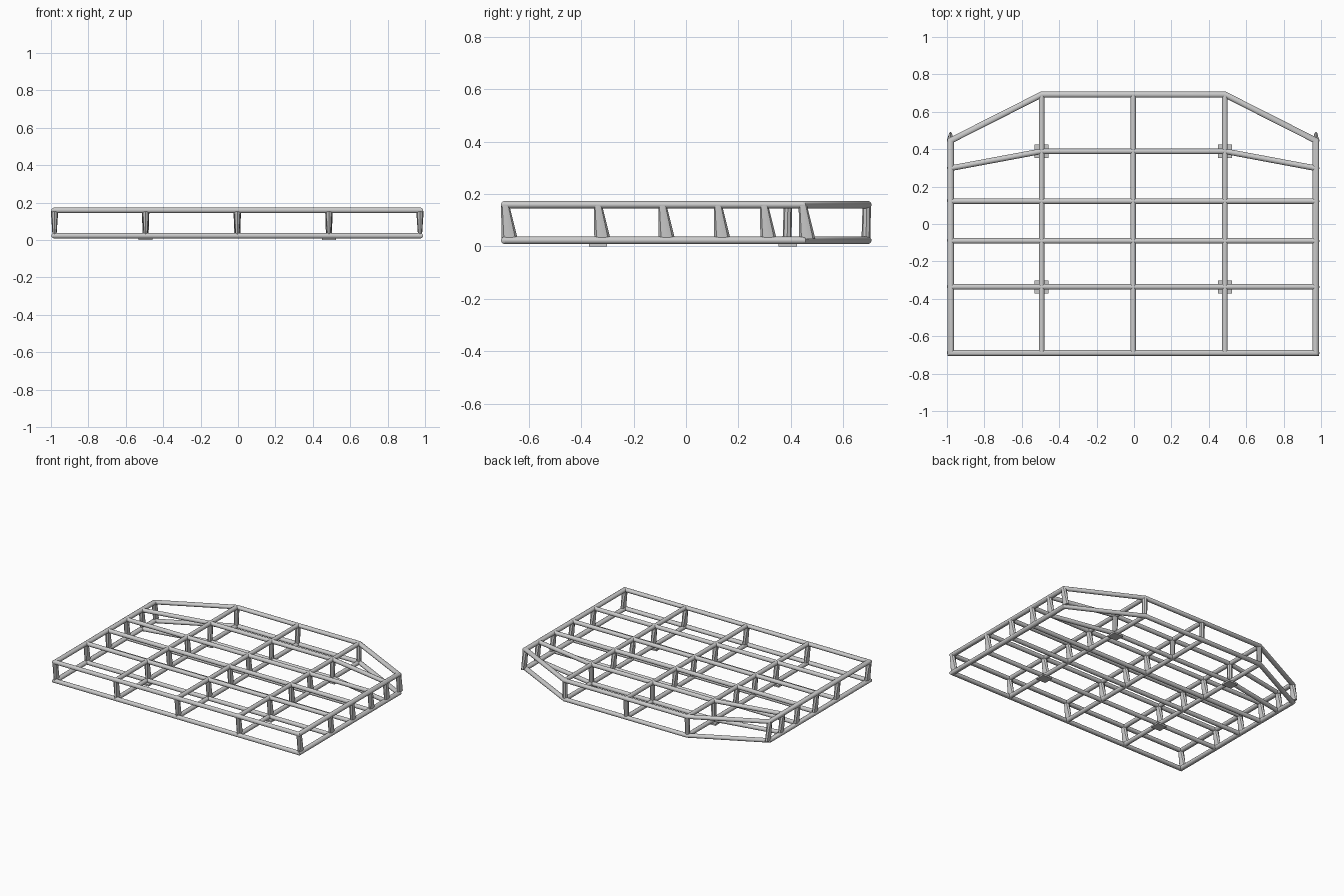
import bpy, math
from mathutils import Vector

if "Cube" in bpy.data.objects:
    bpy.data.objects.remove(bpy.data.objects["Cube"])

CX = -0.004                      # frame centre in x
Z_LOW, Z_HIGH = 0.023, 0.159     # tube centre heights
N = 12                           # tube sides


def finish(name, verts, faces):
    me = bpy.data.meshes.new(name)
    me.from_pydata(verts, [], faces)
    me.shade_smooth()
    me.set_sharp_from_angle(angle=math.radians(35))
    ob = bpy.data.objects.new(name, me)
    bpy.context.collection.objects.link(ob)
    return ob


def tube(name, pts, z, rw=0.0155, rh=0.015, closed=False):
    """Sweep a round section along a flat path with mitred corners."""
    pts = [Vector((x + CX, y)) for x, y in pts]
    k, verts, faces = len(pts), [], []
    for i, p in enumerate(pts):
        a = (p - pts[i - 1]).normalized() if closed or i > 0 else None
        b = (pts[(i + 1) % k] - p).normalized() if closed or i < k - 1 else None
        a, b = a or b, b or a
        t = (a + b).normalized()
        side = Vector((t.y, -t.x)) / t.dot(a)
        for j in range(N):
            w = 2 * math.pi * (j + 0.5) / N
            q = p + side * rw * math.cos(w)
            verts.append((q.x, q.y, z + rh * math.sin(w)))
    for i in range(k if closed else k - 1):
        m = (i + 1) % k
        for j in range(N):
            n = (j + 1) % N
            faces.append((i * N + j, i * N + n, m * N + n, m * N + j))
    if not closed:
        faces += [tuple(range(N))[::-1], tuple(range((k - 1) * N, k * N))]
    return finish(name, verts, faces)


def post(x, y, low, shift, high=(0.02, 0.016)):
    """Upright whose section changes from the bottom to the top."""
    verts, s = [], 8
    for (rx, ry), dy, z in ((low, shift, Z_LOW + 0.005), (high, 0, Z_HIGH - 0.003)):
        for j in range(s):
            w = 2 * math.pi * j / s
            verts.append((x + CX + rx * math.cos(w), y + dy + ry * math.sin(w), z))
    faces = [(j, (j + 1) % s, s + (j + 1) % s, s + j) for j in range(s)]
    faces += [tuple(range(s))[::-1], tuple(range(s, 2 * s))]
    finish("post", verts, faces)


E, M = 0.977, 0.49               # outer and middle column x
F, B, C = -0.690, 0.692, 0.446   # front, back and chamfer corner y
rows = [-0.336, -0.090, 0.122]
outline = [(-E, F), (E, F), (E, C), (M, B), (-M, B), (-E, C)]

# Two identical grids of tubes, lower and upper
for layer, z in (("lower", Z_LOW), ("upper", Z_HIGH)):
    tube(layer + "_rim", outline, z, rw=0.0165, closed=True)
    for s in (-1, 1):
        tube(layer + "_side_rail", [(s * (E - 0.001), F), (s * (E - 0.001), C)], z, rw=0.018)
    for y in rows:
        tube(layer + "_cross_bar", [(-E, y), (E, y)], z)
    tube(layer + "_bent_bar", [(-E, 0.298), (-M, 0.389), (M, 0.389), (E, 0.298)], z)
    for x in (-M, 0, M):
        tube(layer + "_long_bar", [(x, F), (x, B)], z)

# Uprights at every crossing
for x in (-E, -M, 0, M, E):
    for y in [F] + rows:
        post(x, y, (0.011, 0.031), 0.017)
for x in (-E, E):
    for y in (0.298, C):
        post(x, y, (0.011, 0.031), 0.017)
for x in (-M, 0, M):
    for y in (0.389, B - 0.002):
        post(x, y, (0.016, 0.017), -0.003)

# Foot plates under four crossings
for x in (-M, M):
    for y in (-0.336, 0.389):
        bpy.ops.mesh.primitive_cube_add(size=1, location=(x + CX, y, 0.006))
        ob = bpy.context.object
        ob.name = "foot_plate"
        ob.scale = (0.076, 0.070, 0.012)
